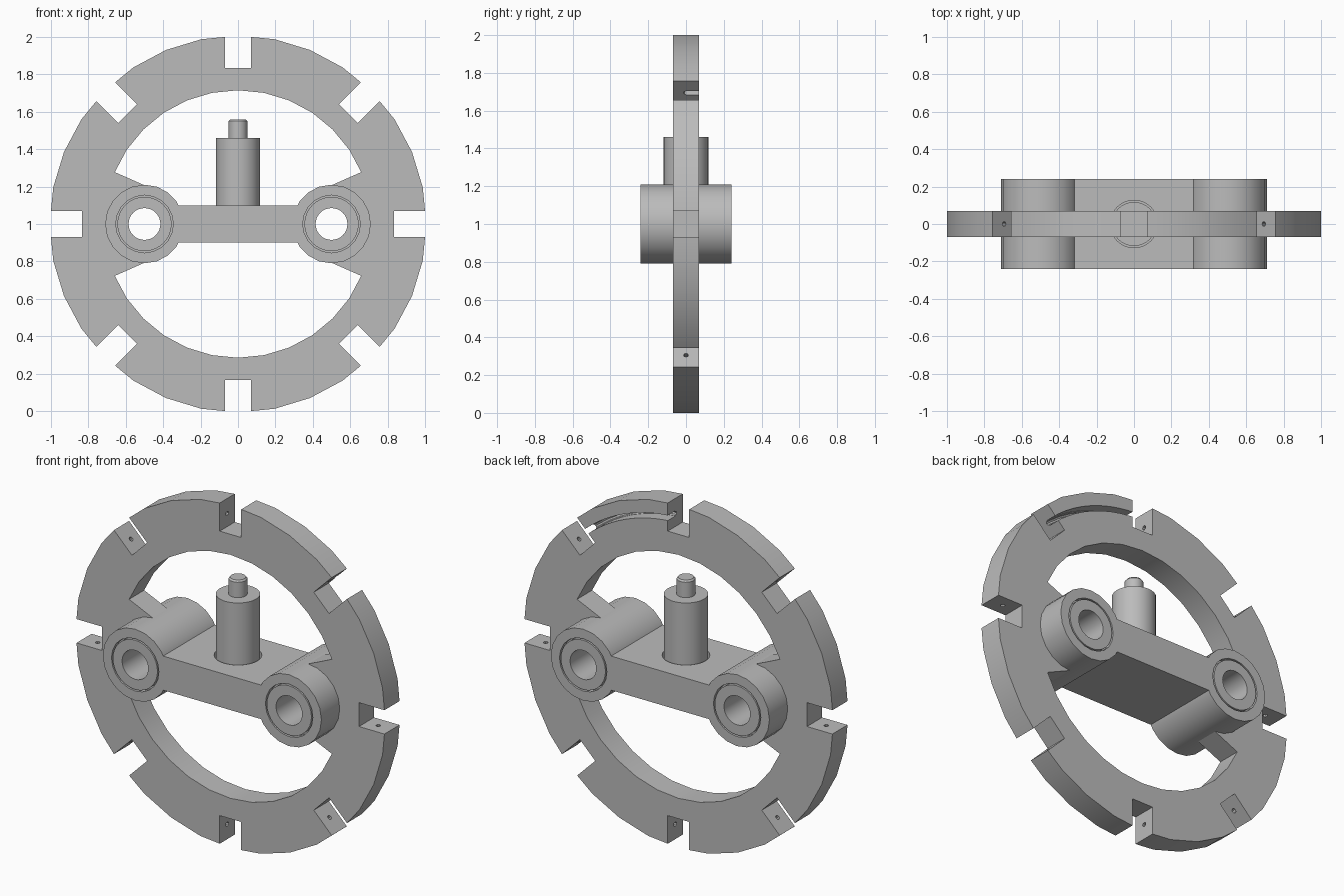
import bpy
import bmesh
from math import pi, sin, cos, radians
from mathutils import Matrix, Vector

cube = bpy.data.objects.get("Cube")
if cube:
    bpy.data.objects.remove(cube, do_unlink=True)

steel = bpy.data.materials.new("plain grey metal")
steel.use_nodes = True
GREY = (0.5, 0.5, 0.5, 1)
steel.diffuse_color = GREY
steel.node_tree.nodes["Principled BSDF"].inputs["Base Color"].default_value = GREY

TO_Y = Matrix.Rotation(pi / 2, 4, 'X')   # turns a z axis into the y axis
HUB = 1.0                                # height of the wheel centre


def finish(name, bm, matrix):
    """Turn a bmesh into a named object with baked placement."""
    bmesh.ops.transform(bm, matrix=matrix, verts=bm.verts)
    bmesh.ops.recalc_face_normals(bm, faces=bm.faces)
    mesh = bpy.data.meshes.new(name)
    bm.to_mesh(mesh)
    bm.free()
    mesh.materials.append(steel)
    ob = bpy.data.objects.new(name, mesh)
    bpy.context.scene.collection.objects.link(ob)
    return ob


def lathe(name, profile, sides, matrix):
    """Spin a closed (radius, height) loop round z."""
    bm = bmesh.new()
    rings = [[bm.verts.new((r * cos(2 * pi * i / sides), r * sin(2 * pi * i / sides), h))
              for r, h in profile] for i in range(sides)]
    n = len(profile)
    for i in range(sides):
        a, b = rings[i], rings[(i + 1) % sides]
        for j in range(n):
            k = (j + 1) % n
            bm.faces.new((a[j], b[j], b[k], a[k]))
    return finish(name, bm, matrix)


def tube(name, inner, outer, half, sides, matrix):
    return lathe(name, [(inner, -half), (outer, -half), (outer, half), (inner, half)], sides, matrix)


def cylinder(name, radius, low, high, sides, top_radius=None):
    bm = bmesh.new()
    bmesh.ops.create_cone(bm, cap_ends=True, segments=sides, radius1=radius,
                          radius2=top_radius or radius, depth=high - low)
    return finish(name, bm, Matrix.Translation((0, 0, (low + high) / 2)))


def box(name, size, matrix):
    bm = bmesh.new()
    bmesh.ops.create_cube(bm, size=1)
    return finish(name, bm, matrix @ Matrix.Diagonal((*size, 1)))


def prism(name, outline, half):
    """Extrude an (x, z) outline through the thickness y."""
    bm = bmesh.new()
    face = bm.faces.new([bm.verts.new((x, -half, HUB + z)) for x, z in outline])
    new = bmesh.ops.extrude_face_region(bm, geom=[face])["geom"]
    bmesh.ops.translate(bm, vec=(0, 2 * half, 0),
                        verts=[v for v in new if isinstance(v, bmesh.types.BMVert)])
    return finish(name, bm, Matrix())


def combine(target, other, operation):
    mod = target.modifiers.new(operation.lower(), 'BOOLEAN')
    mod.operation = operation
    mod.solver = 'EXACT'
    mod.object = other
    bpy.context.view_layer.objects.active = target
    bpy.ops.object.modifier_apply(modifier=mod.name)
    bpy.data.objects.remove(other, do_unlink=True)


centre = Matrix.Translation((0, 0, HUB))

# Wheel rim with two spoke webs
rim = tube("rim", 0.715, 1.007, 0.07, 32, centre @ TO_Y)
upper = [(0.68, 0), (0.5, 0.207), (0.66, 0.278), (0.76, 0.28)]
for side in (1, -1):
    outline = upper + [(x, -z) for x, z in reversed(upper[1:])]
    combine(rim, prism("web", [(side * x, z) for x, z in outline], 0.07), 'UNION')

# Eight square notches in the rim
for i in range(8):
    turn = centre @ Matrix.Rotation(i * pi / 4, 4, 'Y')
    combine(rim, box("notch", (0.14, 0.3, 0.3), turn @ Matrix.Translation((0, 0, 0.985))), 'DIFFERENCE')

# Wire hole running round inside the rim
bm = bmesh.new()
SIDES = 8
loops = []
for i in range(64):
    t = 2 * pi * i / 64
    loops.append([bm.verts.new(((0.915 + 0.013 * cos(a)) * cos(t), 0.013 * sin(a),
                                (0.915 + 0.013 * cos(a)) * sin(t)))
                  for a in [2 * pi * j / SIDES for j in range(SIDES)]])
for i, a in enumerate(loops):
    b = loops[(i + 1) % len(loops)]
    for j in range(SIDES):
        k = (j + 1) % SIDES
        bm.faces.new((a[j], a[k], b[k], b[j]))
combine(rim, finish("wire_hole", bm, centre), 'DIFFERENCE')

# Open wire groove in the back of one rim segment
arc = [radians(43 + 49 * i / 12) for i in range(13)]
groove = [(0.93 * cos(t), 0.93 * sin(t)) for t in arc]
groove += [(0.90 * cos(t), 0.90 * sin(t)) for t in reversed(arc)]
cutter = prism("groove", groove, 0.06)
cutter.data.transform(Matrix.Translation((0, 0.06, 0)))
combine(rim, cutter, 'DIFFERENCE')

# Crossbar with a bearing housing at each end
crossbar = box("crossbar", (0.67, 0.48, 0.2), centre)
bushings = []
for side, label in ((1, "left"), (-1, "right")):
    spot = Matrix.Translation((side * 0.5, 0, HUB)) @ TO_Y
    combine(crossbar, tube("housing", 0.154, 0.21, 0.24, 20, spot), 'UNION')
    sleeve = [(0.085, -0.24), (0.145, -0.24), (0.145, -0.21), (0.165, -0.21)]
    sleeve += [(r, -h) for r, h in reversed(sleeve)]
    bushings.append(lathe(label + "_bushing", sleeve, 32, spot))

# Centre post standing in a shallow socket
combine(crossbar, cylinder("socket", 0.127, 1.06, 1.2, 32), 'DIFFERENCE')
post = cylinder("post", 0.118, 1.05, 1.46, 32)
pin = cylinder("post_pin", 0.05, 1.45, 1.55, 24)
pin_tip = cylinder("post_pin_tip", 0.05, 1.55, 1.56, 24, 0.042)

for ob in [rim, crossbar, post, pin, pin_tip] + bushings:
    bpy.ops.object.select_all(action='DESELECT')
    ob.select_set(True)
    bpy.context.view_layer.objects.active = ob
    bpy.ops.object.shade_smooth_by_angle(angle=radians(30))
